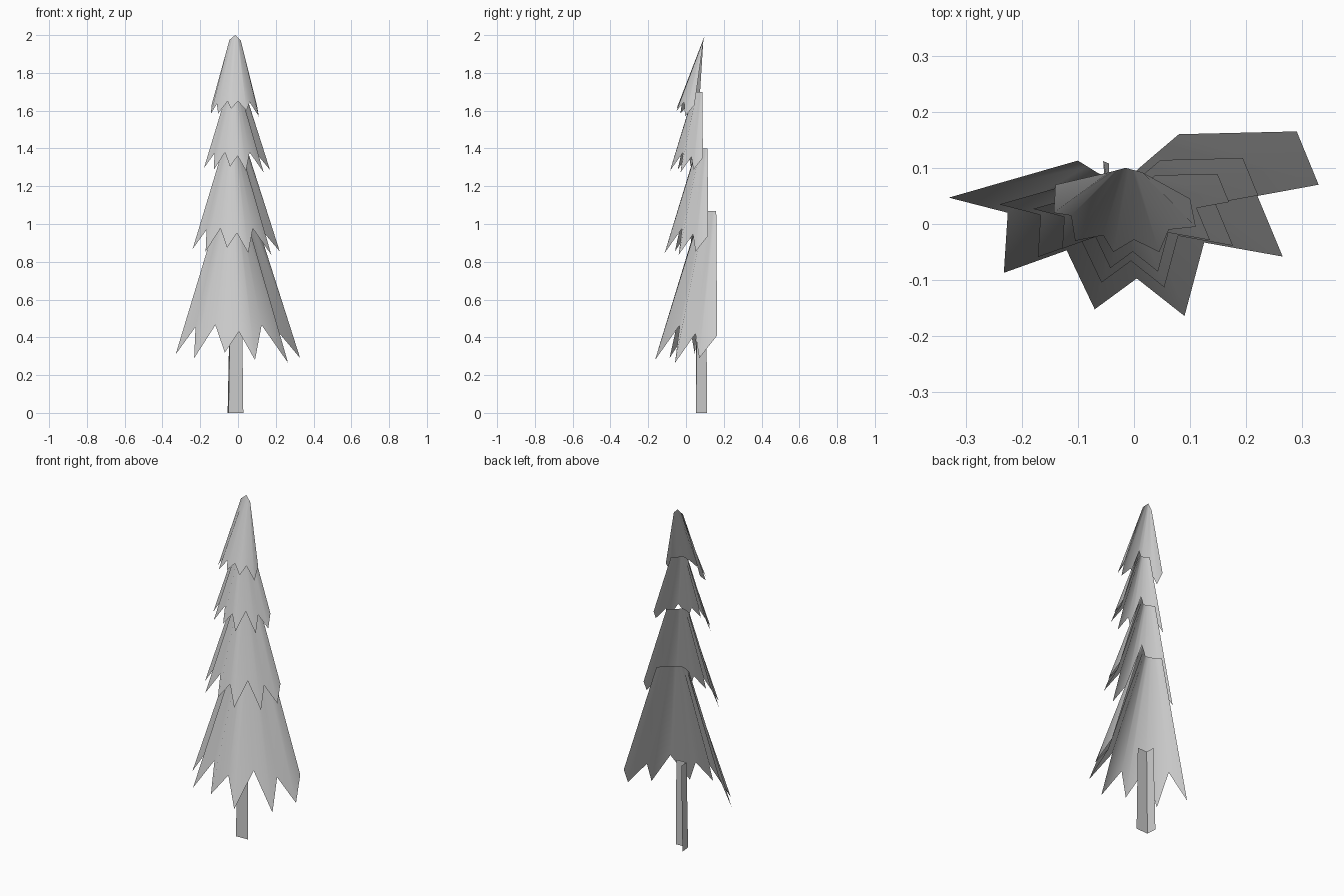
import bpy
from mathutils import Vector

if "Cube" in bpy.data.objects:
    bpy.data.objects.remove(bpy.data.objects["Cube"])


def along(path, t):
    """Point at fraction t of a polyline (equal share per segment)."""
    f = t * (len(path) - 1)
    i = min(int(f), len(path) - 2)
    return Vector(path[i]).lerp(Vector(path[i + 1]), f - i)


def sheet(name, bottom, top, smooth=True):
    """Open skirt of faces between a lower rim and an upper rim."""
    n = len(bottom)
    verts = [Vector(p) for p in bottom]
    verts += [along(top, i / (n - 1)) for i in range(n)]
    faces = [(i, i + 1, n + i + 1, n + i) for i in range(n - 1)]
    me = bpy.data.meshes.new(name)
    me.from_pydata(verts, [], faces)
    ob = bpy.data.objects.new(name, me)
    bpy.context.collection.objects.link(ob)
    if smooth:
        for p in me.polygons:
            p.use_smooth = True
    return ob


# Jagged lower rim and narrow upper rim of the largest branch tier
rim = [(-.33, .047, .31), (-.225, .02, .455), (-.232, -.087, .29),
       (-.12, -.047, .465), (-.07, -.152, .32), (.005, -.097, .43),
       (.09, -.164, .28), (.125, -.033, .465), (.265, -.058, .265),
       (.22, .05, .42), (.329, .07, .29), (.29, .165, .41)]
neck = [(-.10, .113, 1.07), (-.055, .085, 1.07), (-.015, .075, 1.07),
        (.015, .105, 1.07), (.08, .16, 1.07)]

# Three tiers: the same skirt scaled down toward the top
for name, s, ztop, dx in (("lower_branches", 1, 1.07, 0),
                          ("middle_branches", .70, 1.40, -.009),
                          ("upper_branches", .53, 1.70, -.005)):
    def fit(pts):
        return [(x * s + dx, y * s + .002 * (s < 1), ztop + s * (z - 1.07))
                for x, y, z in pts]
    sheet(name, fit(rim), fit(neck))

# Pointed crown
crown = [(-.14, .07, 1.63), (-.143, .02, 1.585), (-.112, .015, 1.635),
         (-.105, -.03, 1.585), (-.055, -.02, 1.65), (-.037, -.05, 1.61),
         (0, -.028, 1.65), (.045, -.05, 1.6), (.062, -.01, 1.645),
         (.11, -.005, 1.57), (.10, .045, 1.63)]
peak = [(-.045, .092, 1.975), (-.015, .10, 2.0), (.015, .092, 1.97)]
sheet("crown", crown, peak)

# Trunk: two bark faces meeting at one corner
sheet("trunk", [(-.055, .112, 0), (-.05, .052, 0), (.028, .055, 0)],
      [(-.045, .108, .5), (-.042, .055, .5), (.022, .058, .5)], False)
